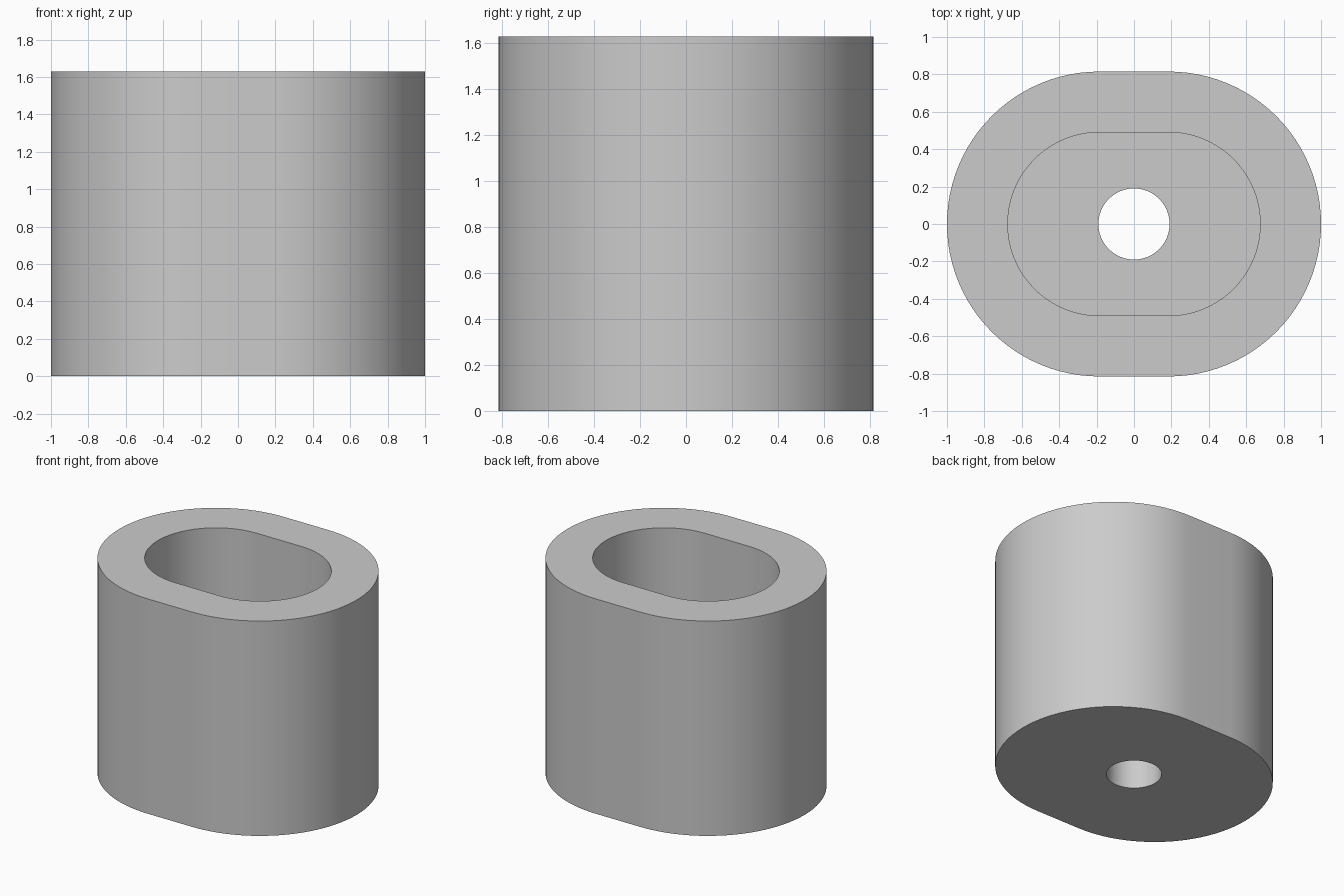
import bpy
import bmesh
import math

cube = bpy.data.objects.get("Cube")
if cube:
    bpy.data.objects.remove(cube, do_unlink=True)

HALF_STRAIGHT = 0.185   # half length of the flat sides
OUTER_R, POCKET_R, HOLE_R = 0.815, 0.49, 0.19
HEIGHT, FLOOR = 1.63, 0.325
STEPS = 48              # segments per rounded end

grey = bpy.data.materials.new("plain_grey")
grey.use_nodes = True
colour = (0.6, 0.6, 0.6, 1)
grey.diffuse_color = colour
grey.node_tree.nodes["Principled BSDF"].inputs["Base Color"].default_value = colour


def slot_ring(bm, radius, z):
    """Ring with two rounded ends joined by straight sides."""
    ring = []
    for side in (1, -1):
        for k in range(STEPS + 1):
            a = math.pi * (k / STEPS - 0.5)
            x = HALF_STRAIGHT + radius * math.cos(a)
            ring.append(bm.verts.new((side * x, side * radius * math.sin(a), z)))
    return ring


def round_ring(bm, radius, z):
    """Circle with the same number of points as a slot ring."""
    count = 2 * (STEPS + 1)
    angles = [2 * math.pi * (k + 0.5) / count - math.pi / 2 for k in range(count)]
    return [bm.verts.new((radius * math.cos(a), radius * math.sin(a), z)) for a in angles]


# Closed shell: outer wall, rim, pocket wall, pocket floor, drilled hole, underside
bm = bmesh.new()
rings = [
    slot_ring(bm, OUTER_R, 0),
    slot_ring(bm, OUTER_R, HEIGHT),
    slot_ring(bm, POCKET_R, HEIGHT),
    slot_ring(bm, POCKET_R, FLOOR),
    round_ring(bm, HOLE_R, FLOOR),
    round_ring(bm, HOLE_R, 0),
]
for lower, upper in zip(rings, rings[1:] + rings[:1]):
    for i in range(len(lower)):
        j = (i + 1) % len(lower)
        bm.faces.new((lower[i], lower[j], upper[j], upper[i]))
bmesh.ops.recalc_face_normals(bm, faces=bm.faces)

mesh = bpy.data.meshes.new("slotted_housing")
bm.to_mesh(mesh)
bm.free()
mesh.materials.append(grey)
housing = bpy.data.objects.new("slotted_housing", mesh)
bpy.context.collection.objects.link(housing)

# Smooth curved walls, sharp rims
bpy.ops.object.select_all(action="DESELECT")
housing.select_set(True)
bpy.context.view_layer.objects.active = housing
bpy.ops.object.shade_smooth_by_angle(angle=math.radians(30))
